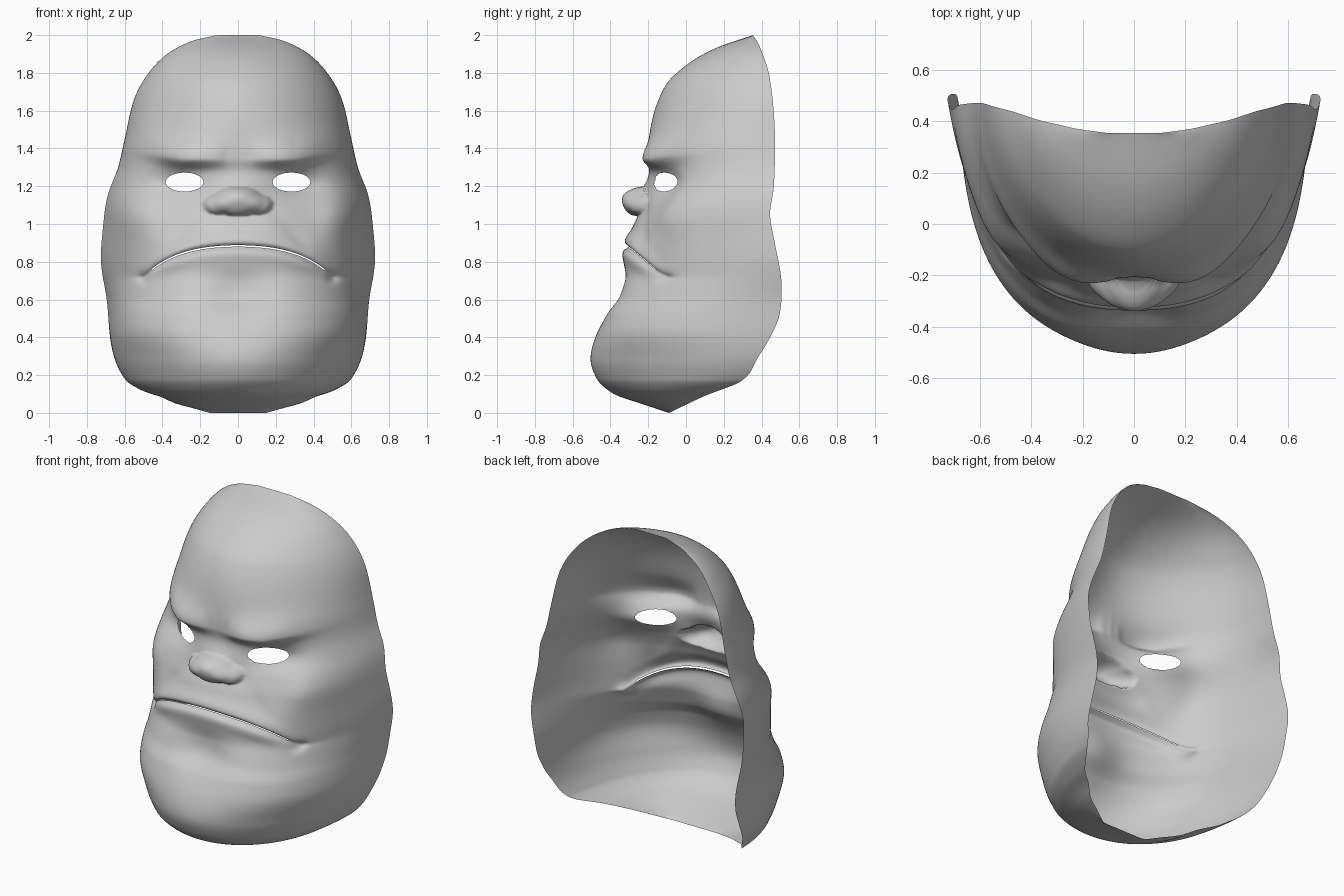
import bpy, bmesh
from math import sin, cos, pi, exp, sqrt

if "Cube" in bpy.data.objects:
    bpy.data.objects.remove(bpy.data.objects["Cube"])

# Profiles along the height: (z, value)
FRONT = [(0, -.09), (.05, -.24), (.09, -.36), (.13, -.425), (.18, -.472), (.28, -.505), (.4, -.48), (.52, -.415),
         (.61, -.335), (.7, -.315), (.8, -.328), (.88, -.315), (1.0, -.275), (1.1, -.225), (1.25, -.195),
         (1.52, -.185), (1.73, -.11), (1.84, 0), (1.93, .155), (2, .355)]
RIM = [(0, -.09), (.09, .1), (.17, .295), (.3, .385), (.4, .445), (.52, .495), (.7, .505), (.9, .47),
       (1.05, .445), (1.2, .465), (1.5, .47), (1.79, .44), (1.94, .39), (2, .355)]
WIDTH = [(0, .15), (.02, .22), (.05, .33), (.085, .41), (.115, .5), (.175, .595), (.33, .665), (.6, .695),
         (.8, .725), (1.0, .713), (1.15, .69), (1.3, .635), (1.45, .6), (1.66, .55), (1.79, .48),
         (1.9, .375), (1.97, .24), (2, .11)]
ROUND = [(0, 2), (.28, 2.03), (.45, 2.5), (.6, 2.5), (.75, 2.25), (1.05, 2.4), (1.2, 2.2), (1.4, 2.15),
         (1.65, 1.9), (2, 1.8)]


def curve(keys, z):
    """Smooth interpolation through the keys."""
    z = min(max(z, keys[0][0]), keys[-1][0])
    n = len(keys)
    i = next(k for k in range(n - 1) if z <= keys[k + 1][0])

    def slope(k):
        a, b = keys[max(k - 1, 0)], keys[min(k + 1, n - 1)]
        return (b[1] - a[1]) / (b[0] - a[0])
    (z0, v0), (z1, v1) = keys[i], keys[i + 1]
    h = z1 - z0
    t = (z - z0) / h
    return (v0 * (1 + 2 * t) * (1 - t) ** 2 + slope(i) * h * t * (1 - t) ** 2
            + v1 * t * t * (3 - 2 * t) + slope(i + 1) * h * t * t * (t - 1))


def bell(v, s):
    return exp(-(v / s) ** 2)


def dome(x, z, cx, cz, rx, rz, height):
    r = ((x - cx) / rx) ** 2 + ((z - cz) / rz) ** 2
    return height * (1 - r) ** .6 if r < 1 else 0


def mouth_drop(x):
    x = min(abs(x), .5)
    return -.35 * x ** 2 - 1.2 * x ** 4


def eye_radius(x, z):
    return sqrt(((abs(x) - .283) / .1) ** 2 + ((z - 1.222) / .05) ** 2)


def flare(z):
    """How far the side edges spread outward at the back."""
    return .045 * bell(z - .88, .33)


def side_x(a, z):
    e = 2 / curve(ROUND, z)
    return (curve(WIDTH, z) - flare(z)) * abs(sin(a)) ** e * (1 if a > 0 else -1)


def relief(x, z):
    """Forward displacement of the facial features."""
    x = abs(x)
    # brow ridge, sharp below and soft above, with frown furrow
    d = z - (1.345 + .2 * max(x - .3, 0))
    out = .07 * bell(d, .045 if d < 0 else .1) * bell(x - .26, .2)
    out -= .006 * bell(x - .06, .03) * bell(z - 1.36, .06)
    # eye socket
    out -= .055 * bell(x - .34, .13) * bell(z - 1.21, .08)
    # nose bridge, tip and wings
    out += .03 * bell(x, .11) * bell(z - 1.17, .06)
    tip = dome(x, z, 0, 1.12, .14, .08, .105)
    wing = dome(x, z, .105, 1.105, .08, .055, .07)
    out += (tip ** 3 + wing ** 3) ** (1 / 3)
    # crease from nose to mouth corner, hollow cheek and cheekbone
    out -= .008 * bell(x - (.2 + (1.08 - z) * .75), .05) * bell(z - .93, .16)
    out -= .025 * bell(x - .34, .14) * bell(z - 1.0, .12)
    out += .03 * bell(x - .54, .1) * bell(z - 1.06, .13)
    # lips, mouth groove and corner pit
    d = z - .88 - mouth_drop(x)
    fade = exp(-(x / .5) ** 6)
    out += fade * (.018 * bell(d - .04, .04) + .012 * bell(d + .035, .04) - .022 * bell(d, .014))
    out -= .025 * bell(x - .5, .03) * bell(z - .715, .03)
    # chin crease fades sideways
    out += .065 * (1 - bell(x, .2)) * bell(x, .55) * bell(z - .63, .12)
    return out


# Mask shell: rows of half-round slices from the front centre to the rim
ROWS, COLS, MOUTH_ROW = 250, 200, 110
bm = bmesh.new()
grid = []
for r in range(ROWS + 1):
    z0 = 2 * r / ROWS
    row = []
    for c in range(COLS + 1):
        a = pi * (c / COLS - .5)
        z = z0
        for _ in range(4):
            x = side_x(a, z)
            z = max(z0 + mouth_drop(x) * bell(z0 - .88, .25), 0) if 0 < r < ROWS else z0
        x = side_x(a, z)
        f, b = curve(FRONT, z), curve(RIM, z)
        y = b - (b - f) * max(cos(a), 0) ** (2 / curve(ROUND, z))
        back = max(0, (y - .1) / (b - .1)) if b > .2 else 0
        y -= relief(x, z) * min(1, 3 * max(cos(a), 0))
        x += flare(z) * back ** 1.5 * (1 if a > 0 else -1)
        row.append(bm.verts.new((x, y, z)))
    grid.append(row)

for r in range(ROWS):
    for c in range(COLS):
        q = [grid[r][c], grid[r][c + 1], grid[r + 1][c + 1], grid[r + 1][c]]
        mx = sum(v.co.x for v in q) / 4
        mz = sum(v.co.z for v in q) / 4
        # openings: eyes and mouth slit
        if eye_radius(mx, mz) < 1 or (r == MOUTH_ROW and abs(mx) < .46):
            continue
        bm.faces.new(q)

# Clean eye outlines
for v in bm.verts:
    k = eye_radius(v.co.x, v.co.z)
    if v.link_faces and v.is_boundary and .5 < k < 1.4:
        side = 1 if v.co.x > 0 else -1
        v.co.x = side * (.283 + (abs(v.co.x) - .283) / k)
        v.co.z = 1.222 + (v.co.z - 1.222) / k
bmesh.ops.delete(bm, geom=[v for v in bm.verts if not v.link_faces], context='VERTS')

mesh = bpy.data.meshes.new("face_mask")
bm.to_mesh(mesh)
bm.free()
mask = bpy.data.objects.new("face_mask", mesh)
bpy.context.collection.objects.link(mask)
for p in mesh.polygons:
    p.use_smooth = True
